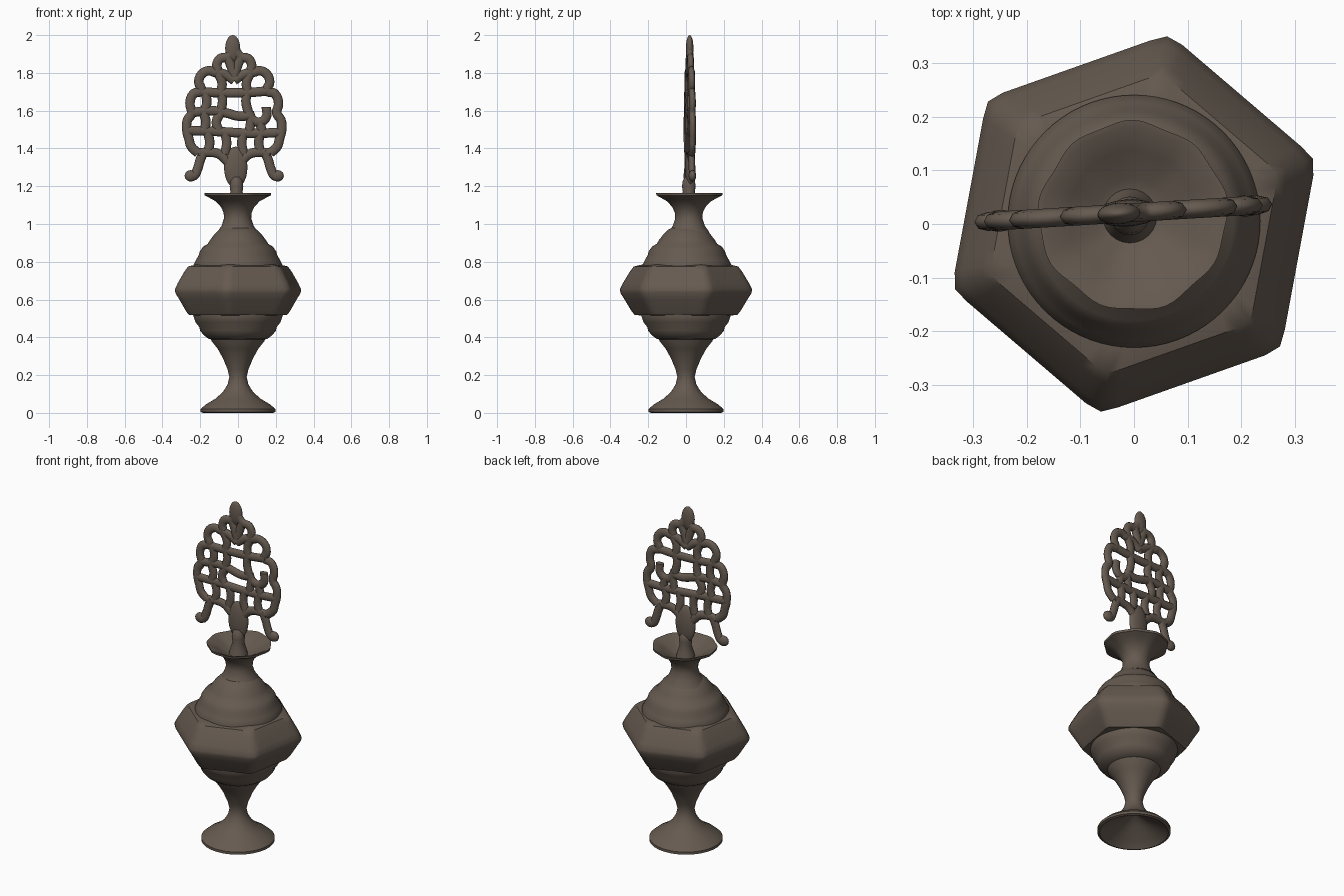
import bpy, bmesh, math

if "Cube" in bpy.data.objects:
    bpy.data.objects.remove(bpy.data.objects["Cube"])

bronze = bpy.data.materials.new("dark_bronze")
COLOUR = (0.13, 0.102, 0.08, 1)
bronze.diffuse_color = COLOUR
bronze.use_nodes = True
bronze.node_tree.nodes["Principled BSDF"].inputs["Base Color"].default_value = COLOUR


def finish(obj, angle=40):
    """Apply material and smooth shading."""
    obj.data.materials.clear()
    obj.data.materials.append(bronze)
    bpy.ops.object.select_all(action="DESELECT")
    obj.select_set(True)
    bpy.context.view_layer.objects.active = obj
    bpy.ops.object.shade_smooth_by_angle(angle=math.radians(angle))
    return obj


def round_section(a, z):
    return 1.0


def hex_section(a, z):
    """Six-sided outline with softened corners."""
    off = (a - math.radians(19.5) + math.pi / 6) % (math.pi / 3) - math.pi / 6
    return min(0.866 / math.cos(math.pi / 6 - abs(off)), 0.985)


def lip_section(a, z):
    """Gently scalloped rim, fading out below the lip."""
    fade = max(0, min(1, (z - 1.08) / 0.07))
    return 1 + fade * (0.018 * math.sin(9 * a) + 0.012 * math.sin(4 * a + 1))


def lathe(name, profile, section=round_section, centre=(0, 0), steps=72):
    """Spin a closed (radius, z) profile; section shapes each ring."""
    bm = bmesh.new()
    rings = []
    for r, z in profile:
        ring = []
        for i in range(steps):
            a = math.tau * i / steps
            rad = r * section(a, z)
            ring.append(bm.verts.new((centre[0] + rad * math.cos(a),
                                      centre[1] + rad * math.sin(a), z)))
        rings.append(ring)
    for low, high in zip(rings, rings[1:]):
        for i in range(steps):
            j = (i + 1) % steps
            bm.faces.new((low[i], low[j], high[j], high[i]))
    bm.faces.new(rings[0][::-1])
    bm.faces.new(rings[-1])
    bmesh.ops.recalc_face_normals(bm, faces=bm.faces)
    mesh = bpy.data.meshes.new(name)
    bm.to_mesh(mesh)
    bm.free()
    obj = bpy.data.objects.new(name, mesh)
    bpy.context.collection.objects.link(obj)
    return finish(obj)


# Hollow foot and flaring stem
lathe("foot_and_stem", [
    (0.02, 0.11), (0.07, 0.07), (0.15, 0.03), (0.185, 0.0), (0.198, 0.005),
    (0.198, 0.02), (0.17, 0.045), (0.12, 0.075), (0.08, 0.11), (0.055, 0.15),
    (0.046, 0.19), (0.055, 0.23), (0.08, 0.29), (0.108, 0.34), (0.14, 0.38), (0.15, 0.41)])

# Cup under the faceted band
lathe("lower_cup", [
    (0.12, 0.385), (0.155, 0.392), (0.18, 0.41), (0.2, 0.435), (0.205, 0.455),
    (0.225, 0.48), (0.235, 0.51), (0.235, 0.54)])

# Six-sided faceted band
lathe("faceted_band", [
    (0.22, 0.515), (0.28, 0.518), (0.298, 0.54), (0.335, 0.6), (0.358, 0.635),
    (0.36, 0.655), (0.345, 0.685), (0.305, 0.75), (0.285, 0.775), (0.24, 0.785)],
    hex_section)

# Stepped shoulder and neck
lathe("shoulder", [
    (0.235, 0.74), (0.235, 0.785), (0.222, 0.81), (0.208, 0.835), (0.202, 0.855),
    (0.185, 0.88), (0.16, 0.895), (0.148, 0.915), (0.125, 0.945), (0.1, 0.97), (0.07, 0.985)],
    centre=(0, 0.005))
lathe("neck_and_lip", [
    (0.11, 0.955), (0.085, 0.99), (0.072, 1.03), (0.074, 1.06), (0.088, 1.09),
    (0.115, 1.12), (0.15, 1.14), (0.172, 1.152), (0.174, 1.165), (0.162, 1.163),
    (0.12, 1.14), (0.07, 1.11), (0.04, 1.1)],
    lip_section, centre=(-0.002, 0.015))

# Openwork finial, drawn flat about its own centre line
MIRRORED = [
    # scalloped rim
    [(0, 1.93), (0.035, 1.885), (0.075, 1.875), (0.093, 1.84), (0.09, 1.805),
     (0.135, 1.812), (0.175, 1.79), (0.188, 1.75), (0.175, 1.705), (0.215, 1.69),
     (0.235, 1.64), (0.226, 1.585), (0.248, 1.55), (0.252, 1.5), (0.24, 1.45),
     (0.228, 1.41), (0.19, 1.375)],
    # curved leg
    [(0.16, 1.385), (0.18, 1.34), (0.195, 1.29), (0.215, 1.255), (0.243, 1.252)],
    # lower arch
    [(0.19, 1.375), (0.13, 1.38), (0.08, 1.37), (0.035, 1.33)],
    # petal ribs
    [(0.035, 1.885), (0.015, 1.83), (0, 1.78)],
    [(0.09, 1.805), (0.045, 1.79), (0, 1.76)],
    [(0.09, 1.805), (0.065, 1.75), (0.07, 1.7)],
    # lower and middle posts
    [(0.05, 1.485), (0.04, 1.43), (0.05, 1.37)],
    [(0.14, 1.485), (0.13, 1.43), (0.14, 1.38)],
    [(0.07, 1.7), (0.062, 1.65), (0.075, 1.59)],
]
SINGLE = [
    # cross bars
    [(-0.19, 1.7), (-0.08, 1.695), (0.06, 1.695), (0.185, 1.705)],
    [(-0.25, 1.495), (-0.1, 1.49), (0.1, 1.48), (0.25, 1.485)],
    [(-0.225, 1.59), (-0.12, 1.6), (-0.05, 1.59), (0.03, 1.57), (0.08, 1.575)],
    # hook on the left half, posts on the right half
    [(0.08, 1.59), (0.095, 1.555), (0.135, 1.54), (0.17, 1.565), (0.17, 1.62)],
    [(0.135, 1.54), (0.15, 1.485)],
    [(-0.155, 1.7), (-0.145, 1.64), (-0.16, 1.59), (-0.15, 1.54), (-0.16, 1.49)],
    [(-0.07, 1.59), (-0.095, 1.54), (-0.08, 1.49)],
    [(0.09, 1.56), (0.08, 1.485)],
]
TILT = math.radians(3.5)
AXIS = (-0.02, 0.02)


def place(obj):
    obj.location.x, obj.location.y = AXIS
    obj.rotation_euler.z = TILT


curve = bpy.data.curves.new("finial_openwork", "CURVE")
curve.dimensions = "3D"
curve.bevel_depth = 0.025
curve.bevel_resolution = 2
curve.resolution_u = 4
curve.use_fill_caps = True
paths = SINGLE + [[(s * u, z) for u, z in p] for p in MIRRORED for s in (1, -1)]
for path in paths:
    spline = curve.splines.new("BEZIER")
    spline.bezier_points.add(len(path) - 1)
    for point, (u, z) in zip(spline.bezier_points, path):
        point.co = (u, 0, z)
        point.handle_left_type = point.handle_right_type = "AUTO"
openwork = bpy.data.objects.new("finial_openwork", curve)
bpy.context.collection.objects.link(openwork)
place(openwork)
openwork.scale.y = 0.7
bpy.ops.object.select_all(action="DESELECT")
openwork.select_set(True)
bpy.context.view_layer.objects.active = openwork
bpy.ops.object.convert(target="MESH")
finish(bpy.context.view_layer.objects.active, 60)


def knob(name, u, z, size):
    """Flattened ball in the finial's plane."""
    bpy.ops.mesh.primitive_uv_sphere_add(segments=24, ring_count=14)
    obj = bpy.context.object
    obj.name = name
    obj.scale = size
    place(obj)
    obj.location.x += u * math.cos(TILT)
    obj.location.y += u * math.sin(TILT)
    obj.location.z = z
    finish(obj, 60)


knob("finial_tip", -0.008, 1.93, (0.04, 0.02, 0.07))
knob("finial_bulb", 0.008, 1.3, (0.062, 0.025, 0.11))
for side, label in ((1, "left"), (-1, "right")):
    knob(f"{label}_leg_foot", side * 0.23, 1.255, (0.033, 0.02, 0.03))

# Stalk holding the finial in the neck
lathe("finial_stalk", [(0.055, 1.08), (0.045, 1.13), (0.032, 1.17), (0.036, 1.2),
                       (0.032, 1.23), (0.02, 1.25)], centre=(-0.008, 0.015), steps=24)
